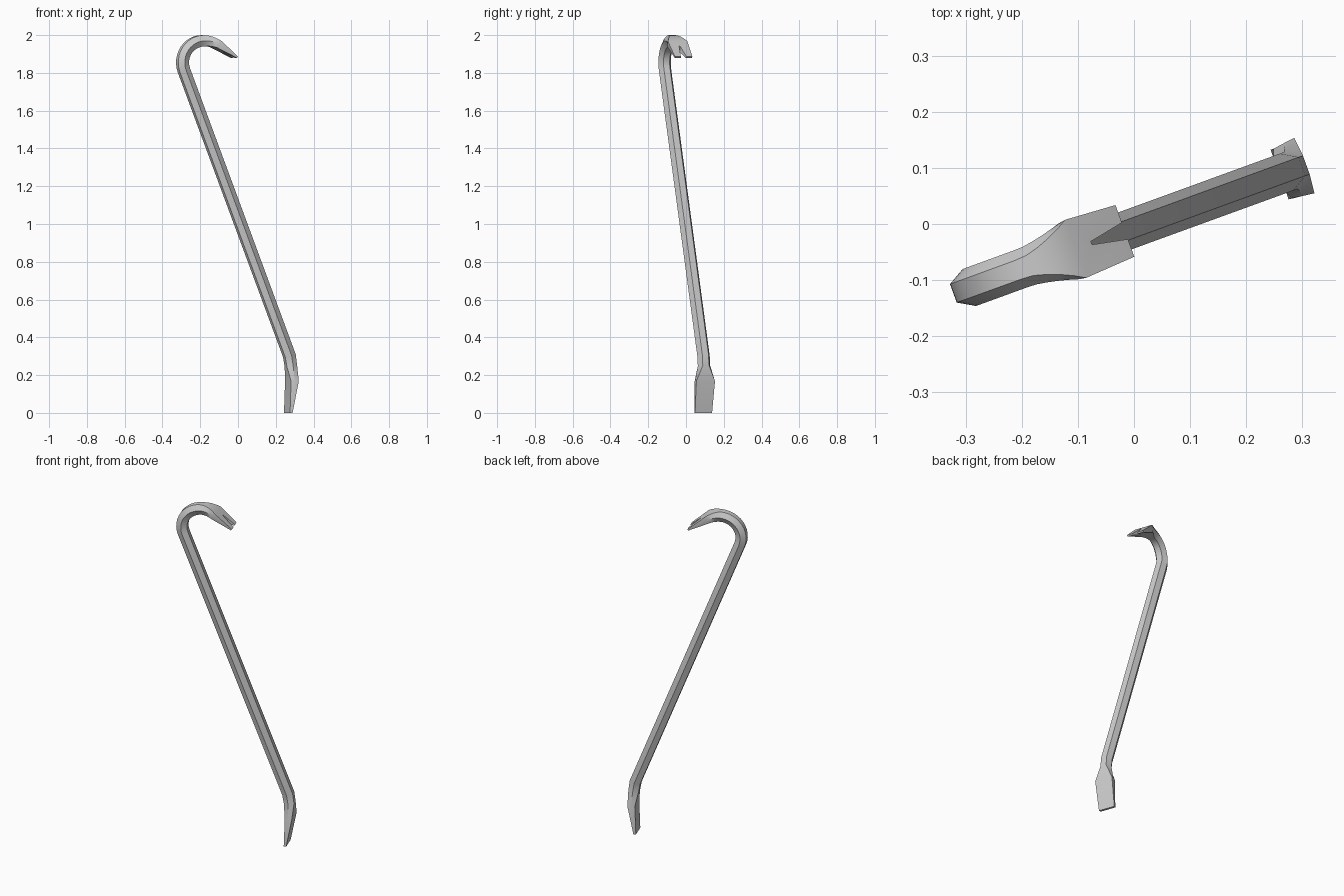
import bpy, bmesh
from math import radians, cos, sin
from mathutils import Matrix

if "Cube" in bpy.data.objects:
    bpy.data.objects.remove(bpy.data.objects["Cube"])

YAW = radians(20)       # the bar lies in a vertical plane turned about z
W0 = -0.006             # small sideways shift to centre the model
R = 0.035               # hexagon radius
T = 0.0606              # hexagon thickness across flats
CU, CZ, RO = -0.200, 1.855, 0.145   # hook arc centre and outer radius


def section(u, z, ang, t, a=R / 2, b=R, c=R / 2):
    """Six-point ring; (u, z) is its outer face, a/b/c the outer, mid, inner half widths."""
    nu, nz = cos(radians(ang)), sin(radians(ang))
    pts = []
    for depth, half in ((0, a), (0, -a), (t / 2, -b), (t, -c), (t, c), (t / 2, b)):
        pts.append((u - nu * depth, half, z - nz * depth))
    return pts


def make_object(name, bm):
    bmesh.ops.recalc_face_normals(bm, faces=bm.faces)
    me = bpy.data.meshes.new(name)
    bm.to_mesh(me)
    bm.free()
    ob = bpy.data.objects.new(name, me)
    bpy.context.collection.objects.link(ob)
    return ob


# chisel end and bottom of the shaft
rings = [
    section(0.274, 0.0, 180, 0.014, 0.047, 0.047, 0.048),
    section(0.280, 0.168, 180, 0.041, 0.047, 0.050, 0.0525),
    section(0.267, 0.245, 187, 0.058),
    section(0.258, 0.295, 195, T),
]

# hook arc, flaring into the claw
END, N = 53, 16
for i in range(N + 1):
    th = 201.4 + (END - 201.4) * i / N
    s = max(0, min(1, (94 - th) / (94 - END))) ** 1.4
    mix = lambda p, q: p + (q - p) * s
    rings.append(section(CU + RO * cos(radians(th)), CZ + (RO - 0.004 * s) * sin(radians(th)), th,
                         mix(T, 0.042), mix(R / 2, 0.055), mix(R, 0.053), mix(R / 2, 0.047)))

# claw tip
rings.append(section(-0.0195, 1.886, 50, 0.009, 0.049, 0.049, 0.048))

bm = bmesh.new()
loops = [[bm.verts.new(p) for p in ring] for ring in rings]
for l0, l1 in zip(loops, loops[1:]):
    for k in range(6):
        j = (k + 1) % 6
        bm.faces.new((l0[k], l0[j], l1[j], l1[k]))
bm.faces.new(loops[0])
bm.faces.new(loops[-1])
bar = make_object("pry_bar", bm)

# nail notch cut into the claw
bm = bmesh.new()
outline = [(-0.083, -0.003), (0.02, -0.0235), (0.02, 0.0235), (-0.083, 0.003)]
low = [bm.verts.new((u, w, 1.80)) for u, w in outline]
high = [bm.verts.new((u, w, 2.05)) for u, w in outline]
bm.faces.new(low)
bm.faces.new(high)
for k in range(4):
    j = (k + 1) % 4
    bm.faces.new((low[k], low[j], high[j], high[k]))
cutter = make_object("notch_cutter", bm)
cutter.hide_render = True

mod = bar.modifiers.new("notch", 'BOOLEAN')
mod.operation = 'DIFFERENCE'
mod.solver = 'EXACT'
mod.object = cutter
bpy.context.view_layer.objects.active = bar
bar.select_set(True)
cutter.select_set(False)
bpy.ops.object.modifier_apply(modifier=mod.name)
bpy.data.objects.remove(cutter)

# turn into place and shade
bar.data.transform(Matrix.Rotation(YAW, 4, 'Z') @ Matrix.Translation((0, W0, 0)))
bpy.ops.object.shade_smooth_by_angle(angle=radians(30))
